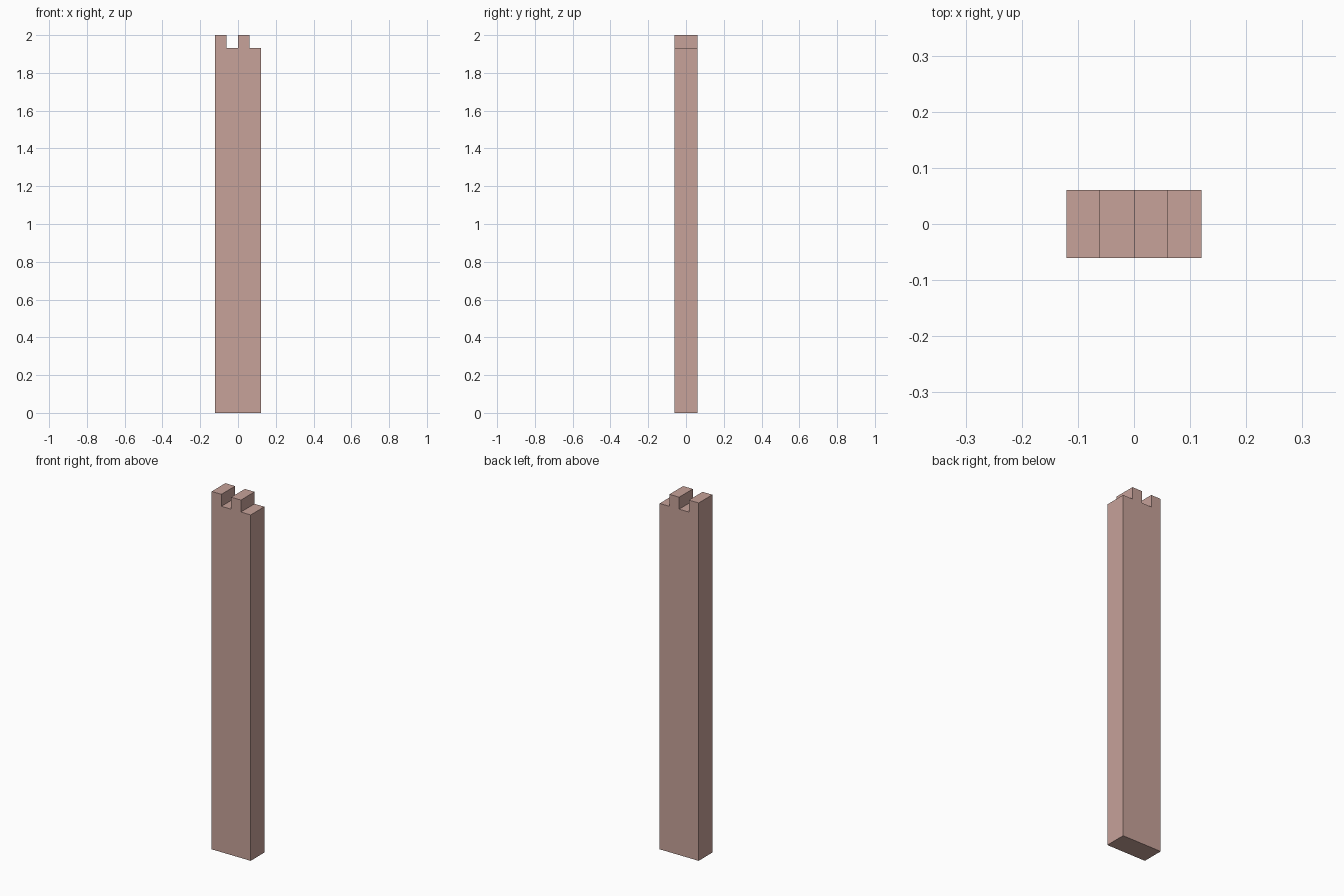
import bpy, bmesh

if "Cube" in bpy.data.objects:
    bpy.data.objects.remove(bpy.data.objects["Cube"])

W, D, H = 0.1205, 0.0603, 2.0   # half width, half depth, height
SHOULDER = 1.933                # floor of the notches
STEP = W / 2                    # width of one tooth or notch

# Front outline: rectangle whose top alternates tooth, notch, tooth, notch
outline = [(W, 0), (-W, 0)]
for i in range(4):
    z = H if i % 2 == 0 else SHOULDER
    outline += [(-W + i * STEP, z), (-W + (i + 1) * STEP, z)]

# Extrude the outline through the depth
bm = bmesh.new()
face = bm.faces.new([bm.verts.new((x, -D, z)) for x, z in outline])
ext = bmesh.ops.extrude_face_region(bm, geom=[face])
bmesh.ops.translate(bm, vec=(0, 2 * D, 0),
                    verts=[g for g in ext["geom"] if isinstance(g, bmesh.types.BMVert)])
bmesh.ops.recalc_face_normals(bm, faces=bm.faces)
mesh = bpy.data.meshes.new("notched_post")
bm.to_mesh(mesh)
bm.free()

# Dusty pink-brown colour
mat = bpy.data.materials.new("dusty_brown")
mat.diffuse_color = (0.57, 0.36, 0.32, 1)
mat.use_nodes = True
mat.node_tree.nodes["Principled BSDF"].inputs["Base Color"].default_value = mat.diffuse_color
mesh.materials.append(mat)

post = bpy.data.objects.new("notched_post", mesh)
bpy.context.collection.objects.link(post)
